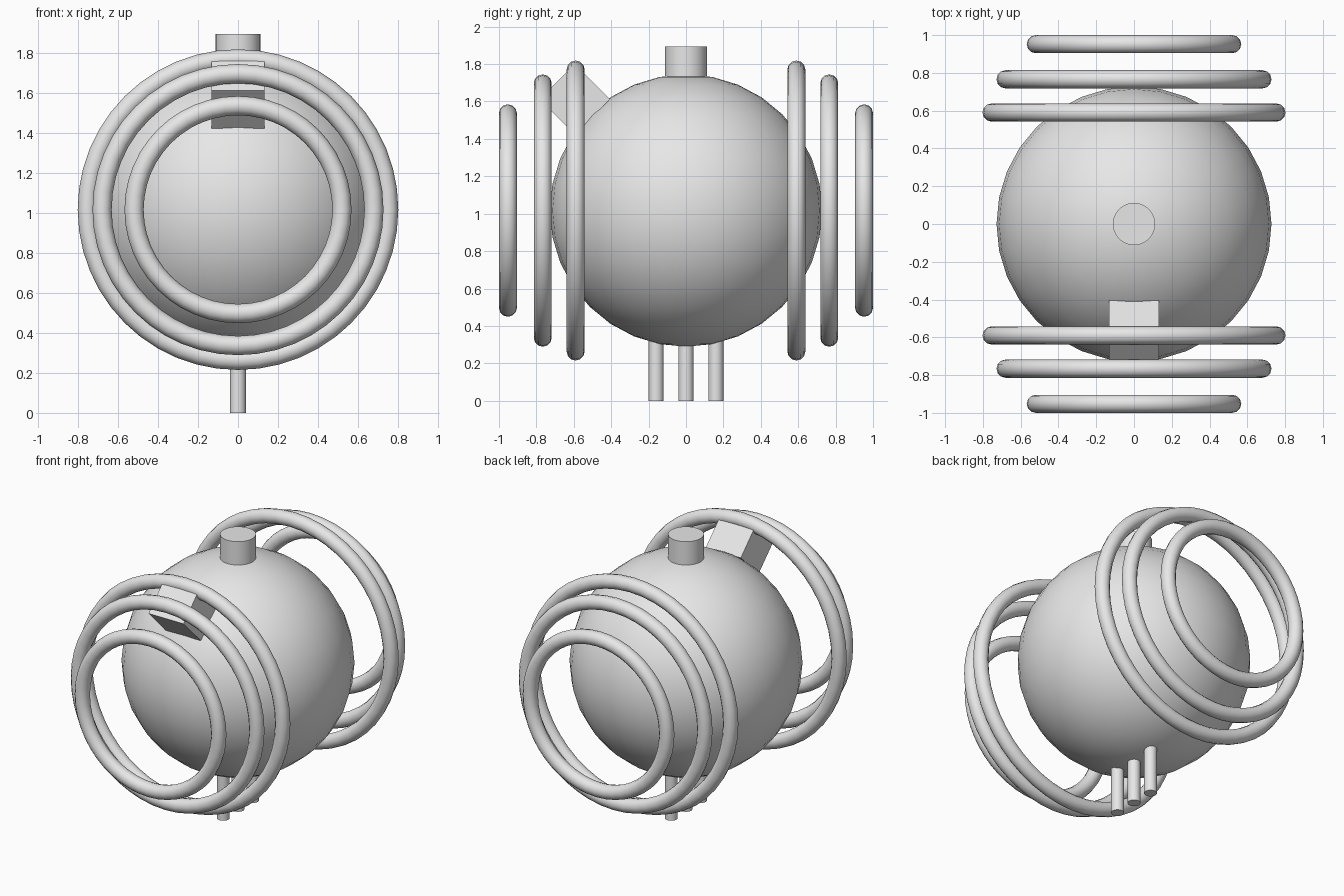
import bpy
import math

default_cube = bpy.data.objects.get("Cube")
if default_cube:
    bpy.data.objects.remove(default_cube, do_unlink=True)

CENTRE_Z = 1.017
RADIUS = 0.728

grey = bpy.data.materials.new("plain grey")
grey.use_nodes = True
grey.diffuse_color = (0.8, 0.8, 0.8, 1)
grey.node_tree.nodes["Principled BSDF"].inputs["Base Color"].default_value = (0.8, 0.8, 0.8, 1)


def finish(name, smooth_angle=None):
    """Name the new part, colour it and smooth it where it is round."""
    part = bpy.context.object
    part.name = name
    part.data.materials.append(grey)
    if smooth_angle:
        bpy.ops.object.shade_smooth_by_angle(angle=math.radians(smooth_angle))
    return part


def upright_cylinder(name, radius, bottom, top, y=0):
    bpy.ops.mesh.primitive_cylinder_add(
        vertices=32, radius=radius, depth=top - bottom,
        location=(0, y, (bottom + top) / 2))
    finish(name, 40)


# Round body
bpy.ops.mesh.primitive_uv_sphere_add(
    segments=32, ring_count=16, radius=RADIUS, location=(0, 0, CENTRE_Z))
finish("body", 40)

# Cap on top
upright_cylinder("top_cap", 0.112, 1.65, 1.895)

# Three pegs below, in a row from front to back
for name, y in (("front_peg", -0.16), ("middle_peg", 0), ("back_peg", 0.16)):
    upright_cylinder(name, 0.04, 0, 0.45, y)

# Rings standing off the front and back, narrowing outwards
for side, sign in (("front", -1), ("back", 1)):
    for size, y, radius in (("large", 0.59, 0.754), ("medium", 0.766, 0.68), ("small", 0.952, 0.52)):
        bpy.ops.mesh.primitive_torus_add(
            major_segments=48, minor_segments=12,
            major_radius=radius, minor_radius=0.048,
            location=(0, sign * y, CENTRE_Z), rotation=(math.pi / 2, 0, 0))
        finish(f"{side}_{size}_ring", 40)

# Tilted block on the upper front of the body
reach = 0.595
bpy.ops.mesh.primitive_cube_add(
    size=0.267, location=(0, -reach, CENTRE_Z + reach), rotation=(math.pi / 4, 0, 0))
finish("front_block")
